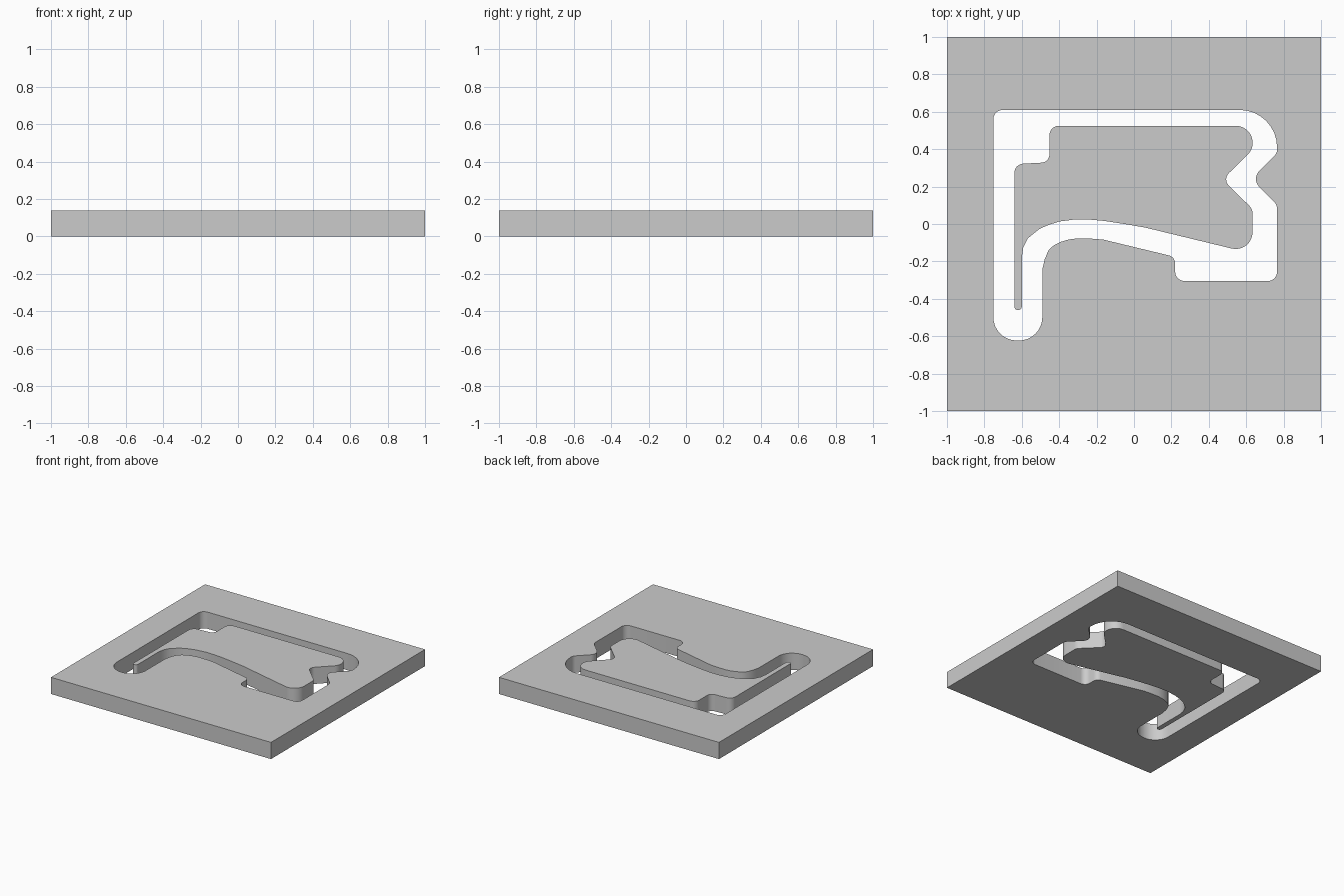
import bpy, bmesh, math
from mathutils import Vector

if "Cube" in bpy.data.objects:
    bpy.data.objects.remove(bpy.data.objects["Cube"])

HEIGHT = 0.137


def rounded(corners, seg=8):
    """Outline from (x, y, radius) corners, each replaced by a tangent arc."""
    pts = []
    for i, (x, y, r) in enumerate(corners):
        p = Vector((x, y))
        if r == 0:
            pts.append(p)
            continue
        a = (Vector(corners[i - 1][:2]) - p).normalized()
        b = (Vector(corners[(i + 1) % len(corners)][:2]) - p).normalized()
        half = a.angle(b) / 2
        centre = p + (a + b).normalized() * r / math.sin(half)
        start = p + a * r / math.tan(half) - centre
        end = p + b * r / math.tan(half) - centre
        sweep = start.angle_signed(end)  # clockwise positive in 2D
        for k in range(seg + 1):
            t = -sweep * k / seg
            c, s = math.cos(t), math.sin(t)
            pts.append(centre + Vector((c * start.x - s * start.y, s * start.x + c * start.y)))
    return pts


def plate(name, loops):
    """Filled flat outline (inner loops become holes), extruded up from z = 0."""
    cu = bpy.data.curves.new(name, 'CURVE')
    cu.dimensions = '2D'
    cu.fill_mode = 'BOTH'
    cu.extrude = HEIGHT / 2
    for pts in loops:
        sp = cu.splines.new('POLY')
        sp.points.add(len(pts) - 1)
        for q, p in zip(sp.points, pts):
            q.co = (p.x, p.y, 0, 1)
        sp.use_cyclic_u = True
    ob = bpy.data.objects.new(name, cu)
    bpy.context.collection.objects.link(ob)
    bpy.ops.object.select_all(action='DESELECT')
    ob.select_set(True)
    bpy.context.view_layer.objects.active = ob
    bpy.ops.object.convert(target='MESH')
    ob = bpy.context.object
    ob.name = name
    bm = bmesh.new()
    bm.from_mesh(ob.data)
    bmesh.ops.remove_doubles(bm, verts=bm.verts, dist=1e-5)
    bmesh.ops.translate(bm, verts=bm.verts, vec=(0, 0, HEIGHT / 2))
    bmesh.ops.recalc_face_normals(bm, faces=bm.faces)
    bm.to_mesh(ob.data)
    bm.free()
    bpy.ops.object.shade_smooth_by_angle(angle=math.radians(30))
    return ob


# Square border of the plate
square = rounded([(-1, -1, 0), (1, -1, 0), (1, 1, 0), (-1, 1, 0)])

# Opening in the plate
opening = rounded([
    (-0.752, 0.61, 0.05), (0.765, 0.61, 0.2), (0.765, 0.378, 0.05),
    (0.627, 0.241, 0.06), (0.765, 0.103, 0.06), (0.765, -0.305, 0.05),
    (0.22, -0.305, 0.05), (0.22, -0.176, 0.045),
    (-0.166, -0.083, 0), (-0.235, -0.078, 0), (-0.305, -0.077, 0),
    (-0.35, -0.083, 0), (-0.39, -0.095, 0), (-0.428, -0.113, 0),
    (-0.457, -0.14, 0), (-0.478, -0.19, 0), (-0.49, -0.243, 0),
    (-0.49, -0.623, 0.125), (-0.752, -0.623, 0.125)])

# Island inside the opening, with its thin tail at the left
island = rounded([
    (-0.64, 0.32, 0.05), (-0.452, 0.33, 0.045), (-0.452, 0.525, 0.05),
    (0.634, 0.525, 0.09), (0.634, 0.398, 0.075), (0.474, 0.239, 0.045),
    (0.634, 0.08, 0.06), (0.634, -0.158, 0.09),
    (0.06, -0.019, 0), (-0.05, 0, 0), (-0.155, 0.016, 0), (-0.23, 0.023, 0),
    (-0.31, 0.025, 0), (-0.396, 0.014, 0), (-0.455, -0.004, 0), (-0.505, -0.026, 0),
    (-0.567, -0.076, 0), (-0.592, -0.126, 0), (-0.6, -0.18, 0),
    (-0.6, -0.46, 0.019), (-0.64, -0.46, 0.019)])

plate("base_plate", [square, opening])
plate("inner_island", [island])
